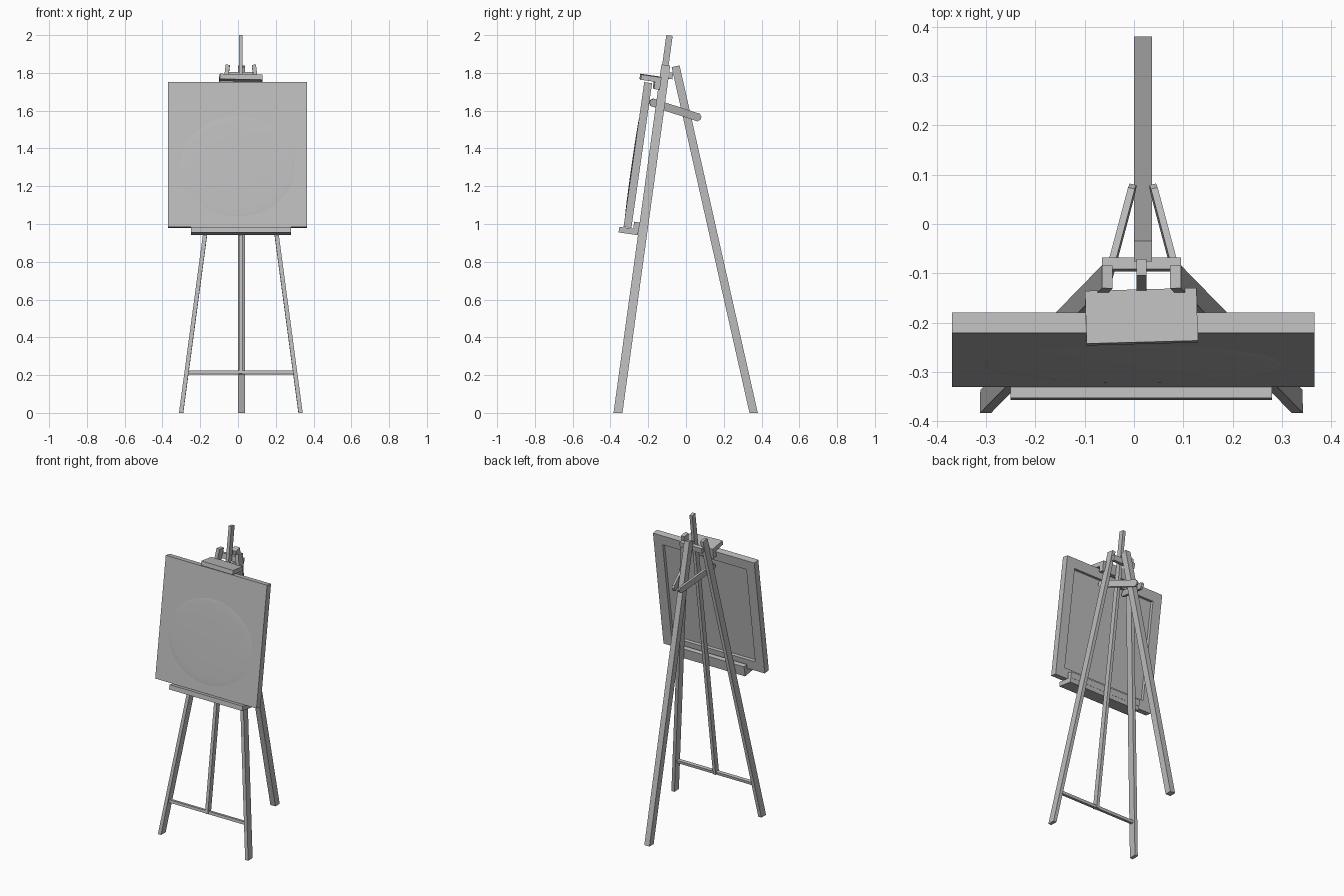
import bpy, bmesh, math
from mathutils import Vector, Matrix, Euler

if "Cube" in bpy.data.objects:
    bpy.data.objects.remove(bpy.data.objects["Cube"], do_unlink=True)

grey = bpy.data.materials.new("plain grey")
grey.use_nodes = True
COLOR = (0.5, 0.5, 0.5, 1)
grey.diffuse_color = COLOR
grey.node_tree.nodes["Principled BSDF"].inputs["Base Color"].default_value = COLOR

CX = 0.015                 # centre line of the stand
TILT = -0.142              # backward lean of the tilted parts


def finish(name, bm):
    bmesh.ops.recalc_face_normals(bm, faces=bm.faces)
    mesh = bpy.data.meshes.new(name)
    bm.to_mesh(mesh)
    bm.free()
    mesh.materials.append(grey)
    obj = bpy.data.objects.new(name, mesh)
    bpy.context.collection.objects.link(obj)
    return obj


def new_box(size):
    bm = bmesh.new()
    bmesh.ops.create_cube(bm, size=1)
    bmesh.ops.scale(bm, vec=size, verts=bm.verts)
    return bm


def place(bm, center, rot):
    bm.transform(Matrix.Translation(center) @ Euler(rot).to_matrix().to_4x4())


def block(name, size, center, rot=(TILT, 0, 0)):
    bm = new_box(size)
    place(bm, center, rot)
    return finish(name, bm)


def beam(name, start, end, width, depth, floor=False, chamfer=0.0):
    """Square-section bar; width runs sideways, depth across the bar."""
    a, b = Vector(start), Vector(end)
    axis = (b - a).normalized()
    side = Vector((1, 0, 0))
    side = (side - axis * side.dot(axis)).normalized()
    other = axis.cross(side)
    bm = new_box((width, depth, (b - a).length))
    if chamfer:
        edges = [e for e in bm.edges
                 if abs(e.verts[0].co.x - e.verts[1].co.x) > width / 2]
        bmesh.ops.bevel(bm, geom=edges, offset=chamfer, segments=1, affect='EDGES')
    frame = Matrix((side, other, axis)).transposed().to_4x4()
    bm.transform(Matrix.Translation((a + b) / 2) @ frame)
    if floor:                                  # cut the foot level with the ground
        for v in bm.verts:
            if v.co.z < 0.2:
                v.co -= axis * (v.co.z / axis.z)
    return finish(name, bm)


# Stand: two front legs, mast and rear leg
for s, label in ((1, "left"), (-1, "right")):
    beam("front_leg_" + label, (CX + s * 0.316, -0.36, 0),
         (CX + s * 0.069, -0.107, 1.84), 0.022, 0.047, floor=True)
    beam("hinge_strut_" + label, (0.018 + s * 0.02, 0.078, 1.56),
         (0.018 + s * 0.092, -0.192, 1.648), 0.014, 0.042, chamfer=0.013)
beam("mast", (CX, -0.333, 0.205), (CX, -0.0875, 1.998), 0.02, 0.034)
beam("rear_leg", (0.018, 0.358, 0), (0.018, -0.055, 1.835), 0.037, 0.043, floor=True)

# Cross rails between the front legs
block("lower_rail", (0.555, 0.022, 0.018), (CX, -0.332, 0.213))
block("upper_rail", (0.16, 0.024, 0.035), (CX, -0.082, 1.785))

# Canvas: a box with a recessed back panel
bm = new_box((0.735, 0.042, 0.774))
back = max(bm.faces, key=lambda f: f.calc_center_median().y)
bmesh.ops.inset_region(bm, faces=[back], thickness=0.09)
inner = bmesh.ops.extrude_discrete_faces(bm, faces=[back])["faces"][0]
bmesh.ops.translate(bm, vec=(0, -0.02, 0), verts=inner.verts)
place(bm, (-0.002, -0.255, 1.365), (TILT, 0, 0))
finish("canvas", bm)

# Shallow oval relief on the canvas front
bm = bmesh.new()
bmesh.ops.create_uvsphere(bm, u_segments=48, v_segments=24, radius=1)
for f in bm.faces:
    f.smooth = True
bmesh.ops.scale(bm, vec=(0.305, 0.005, 0.27), verts=bm.verts)
place(bm, (-0.003, -0.284, 1.305), (TILT, 0, 0))
finish("oval_relief", bm)

# Tray under the canvas, with a raised rear ridge
block("tray", (0.53, 0.103, 0.03), (CX, -0.304, 0.963))
block("tray_ridge", (0.53, 0.03, 0.04), (CX, -0.262, 0.99))

# Slightly twisted clamp above the canvas, with a hooked rear lip
TWIST = (TILT, 0.02, 0.027)
block("clamp", (0.226, 0.108, 0.028), (CX, -0.188, 1.772), TWIST)
block("clamp_lip", (0.226, 0.032, 0.045), (CX, -0.154, 1.737), TWIST)
